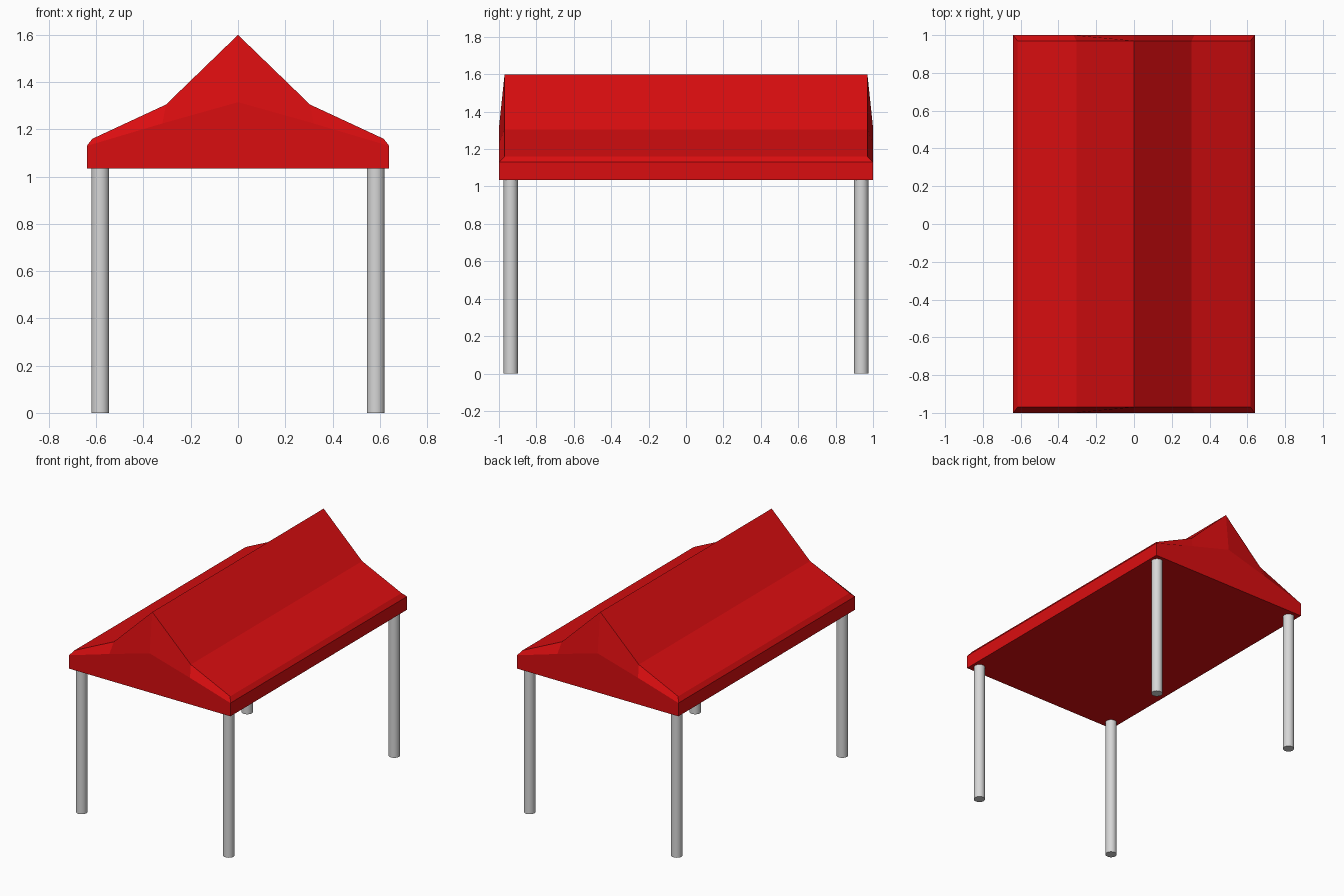
import bpy, bmesh

if "Cube" in bpy.data.objects:
    bpy.data.objects.remove(bpy.data.objects["Cube"])

def material(name, colour):
    m = bpy.data.materials.new(name)
    m.diffuse_color = (*colour, 1)
    m.use_nodes = True
    m.node_tree.nodes["Principled BSDF"].inputs["Base Color"].default_value = m.diffuse_color
    return m

red = material("red canvas", (0.7, 0.004, 0.005))
grey = material("light grey metal", (0.68, 0.68, 0.68))

# Canopy: outer gable outline at the ends, steeper roof outline set slightly inward
outer = [(-0.64, 1.13), (-0.32, 1.225), (0, 1.315), (0.32, 1.225), (0.64, 1.13)]
inner = [(-0.617, 1.16), (-0.305, 1.305), (0, 1.6), (0.305, 1.305), (0.617, 1.16)]
base = [(-0.64, 1.035), (0.64, 1.035)]

bm = bmesh.new()
def ring(points, y):
    return [bm.verts.new((x, y, z)) for x, z in points]

of, ob = ring(outer, -1), ring(outer, 1)
rf, rb = ring(inner, -0.97), ring(inner, 0.97)
bf, bb = ring(base, -1), ring(base, 1)

# Roof panels and sloping gable strips
for i in range(4):
    for a, b in ((rf, rb), (of, rf), (ob, rb)):
        bm.faces.new((a[i], a[i + 1], b[i + 1], b[i]))
# Eave bevels and side valances
for e, s in ((0, 0), (-1, 1)):
    bm.faces.new((of[e], ob[e], rb[e], rf[e]))
    bm.faces.new((bf[s], bb[s], ob[e], of[e]))
# Gable ends and underside
for o, b in ((of, bf), (ob, bb)):
    bm.faces.new([b[0], b[1]] + o[::-1])
bm.faces.new((bf[0], bf[1], bb[1], bb[0]))
bmesh.ops.recalc_face_normals(bm, faces=bm.faces)

mesh = bpy.data.meshes.new("canopy")
bm.to_mesh(mesh)
bm.free()
mesh.materials.append(red)
bpy.context.collection.objects.link(bpy.data.objects.new("canopy", mesh))

# Four round legs
for y, end in ((-0.937, "front"), (0.937, "back")):
    for x, side in ((-0.583, "left"), (0.583, "right")):
        bpy.ops.mesh.primitive_cylinder_add(vertices=24, radius=0.038, depth=1.036,
                                            location=(x, y, 0.518))
        leg = bpy.context.object
        leg.name = f"{end}_{side}_leg"
        leg.data.materials.append(grey)
        bpy.ops.object.shade_smooth_by_angle()
